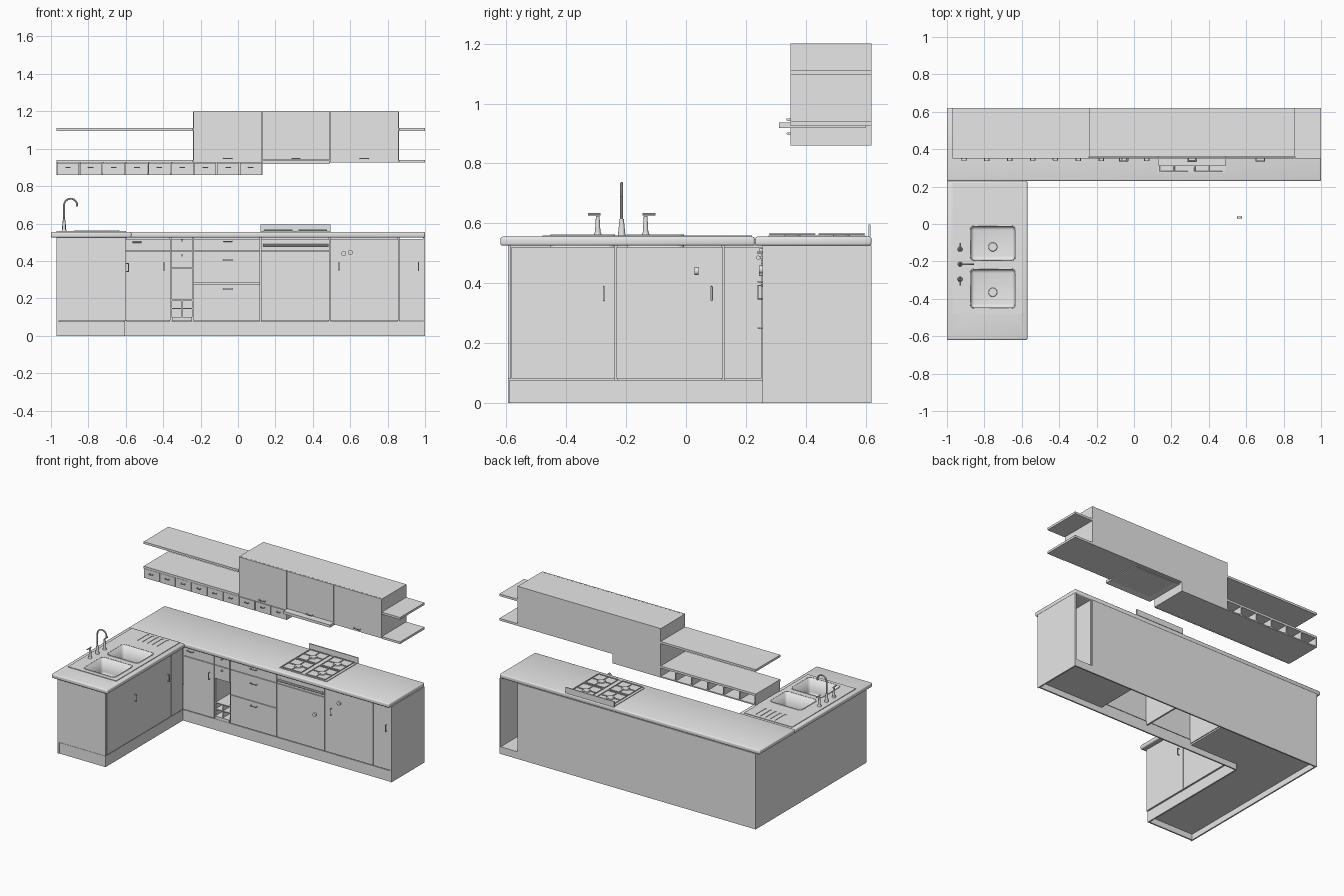
import bpy, bmesh, math
from mathutils import Matrix, Vector

if "Cube" in bpy.data.objects:
    bpy.data.objects.remove(bpy.data.objects["Cube"])

grey = bpy.data.materials.new("plain_grey")
grey.use_nodes = True
grey.diffuse_color = (.8, .8, .8, 1)
grey.node_tree.nodes["Principled BSDF"].inputs["Base Color"].default_value = (.8, .8, .8, 1)


def finish(name, bm, smooth=False):
    bmesh.ops.recalc_face_normals(bm, faces=bm.faces)
    mesh = bpy.data.meshes.new(name)
    bm.to_mesh(mesh)
    bm.free()
    if smooth:
        mesh.shade_smooth()
        mesh.set_sharp_from_angle(angle=math.radians(35))
    mesh.materials.append(grey)
    obj = bpy.data.objects.new(name, mesh)
    bpy.context.collection.objects.link(obj)
    return obj


def cube_mesh(x0, x1, y0, y1, z0, z1):
    bm = bmesh.new()
    place = Matrix.Translation(((x0 + x1) / 2, (y0 + y1) / 2, (z0 + z1) / 2))
    size = Matrix.Diagonal((x1 - x0, y1 - y0, z1 - z0, 1))
    bmesh.ops.create_cube(bm, size=1, matrix=place @ size)
    return bm


def box(name, x0, x1, y0, y1, z0, z1, bevel=0):
    bm = cube_mesh(x0, x1, y0, y1, z0, z1)
    if bevel:
        bmesh.ops.bevel(bm, geom=bm.edges[:], offset=bevel, segments=3, profile=.5, affect='EDGES')
    return finish(name, bm, bevel > 0)


def cylinder(name, centre, r_low, r_high, depth, axis="Z"):
    bm = bmesh.new()
    turn = {"Z": Matrix(), "Y": Matrix.Rotation(math.pi / 2, 4, "X"),
            "X": Matrix.Rotation(math.pi / 2, 4, "Y")}[axis]
    bmesh.ops.create_cone(bm, cap_ends=True, segments=20, radius1=r_low, radius2=r_high,
                          depth=depth, matrix=Matrix.Translation(centre) @ turn)
    return finish(name, bm, True)


def bake(obj):
    graph = bpy.context.evaluated_depsgraph_get()
    mesh = bpy.data.meshes.new_from_object(obj.evaluated_get(graph), depsgraph=graph)
    obj.modifiers.clear()
    return mesh


def cut(obj, cutters):
    for cutter in cutters:
        mod = obj.modifiers.new("cut", 'BOOLEAN')
        mod.object, mod.operation, mod.solver = cutter, 'DIFFERENCE', 'EXACT'
    obj.data = bake(obj)


def tube(name, points, radius):
    curve = bpy.data.curves.new(name, 'CURVE')
    curve.dimensions, curve.bevel_depth, curve.bevel_resolution = '3D', radius, 3
    curve.use_fill_caps = True
    line = curve.splines.new('POLY')
    line.points.add(len(points) - 1)
    for p, co in zip(line.points, points):
        p.co = (*co, 1)
    temp = bpy.data.objects.new(name, curve)
    bpy.context.collection.objects.link(temp)
    mesh = bake(temp)
    bpy.data.objects.remove(temp)
    bm = bmesh.new()
    bm.from_mesh(mesh)
    return finish(name, bm, True)


def handle(name, at, along, out, half=.022):
    """Bent pull: two posts joined by a grip."""
    at, along, out = Vector(at), Vector(along) * half, Vector(out) * .014
    tube(name, [at - along, at - along + out, at + along + out, at + along], .003)


FRONT, SIDE, UP, ACROSS = (0, -1, 0), (1, 0, 0), (0, 0, 1), (1, 0, 0)
GAP = .002
TOP, UNDER, KICK = .555, .525, .08

# Carcass shells
box("left_end_panel", -.97, -.96, -.595, .62, 0, UNDER)
box("right_end_panel", .99, 1, .255, .62, 0, UNDER)
box("back_panel", -.96, .86, .61, .62, 0, UNDER)
box("back_panel_foot", .86, .99, .61, .62, 0, .05)
box("wing_end_panel", -.96, -.6, -.595, -.585, KICK, UNDER)
box("wing_end_kick", -.96, -.605, -.59, -.58, 0, KICK - .004)
box("wing_front_kick", -.615, -.605, -.59, .265, 0, KICK - .004)
box("front_kick", -.605, .99, .26, .27, 0, KICK - .004)
box("wing_floor", -.96, -.615, -.58, .27, .04, .05)
for x0, x1 in ((-.96, -.24), (.49, .99)):
    box("cabinet_floor", x0, x1, .27, .61, .04, .05)
for x in (-.6, -.36, -.24, .12, .49, .86):
    box("divider", x - .006, x + .006, .266, .61, .05, UNDER)
for y in (-.235, .125):
    box("wing_divider", -.95, -.611, y - .006, y + .006, .05, UNDER)

# Doors and drawer fronts of the long run
columns = {
    "side_door": (-.6, -.36, (KICK, .455, .52)),
    "niche_drawer": (-.36, -.24, (.36, .455, .52)),
    "drawer": (-.24, .12, (KICK, .28, .455, .52)),
    "oven_door": (.12, .49, (KICK, .455, .52)),
    "large_door": (.49, .86, (KICK, .52)),
    "narrow_door": (.86, .99, (KICK, .52)),
}
for name, (x0, x1, levels) in columns.items():
    for z0, z1 in zip(levels, levels[1:]):
        box(name, x0 + GAP, x1 - GAP, .255, .265, z0 + GAP, z1 - GAP)
for x in (-.395, .54, .965):
    handle("door_handle", (x, .255, .37), UP, FRONT)
for x, z in ((-.54, .5), (-.055, .505), (-.055, .405), (-.055, .25)):
    handle("drawer_handle", (x, .255, z), ACROSS, FRONT)
for z in (.43, .51):
    cylinder("small_knob", (-.3, .25, z), .006, .006, .012, "Y")
for centre in ((.6, .25, .445), (.565, .035, .44)):
    cylinder("round_knob", centre, .013, .013, .012, "Y")

# Open niche with bottle cubbies
box("niche_sill", -.354, -.246, .255, .6, KICK, .1)
box("niche_roof", -.354, -.246, .266, .6, .36, .37)
for z in (.145, .19):
    box("bottle_shelf", -.354, -.246, .26, .6, z - .003, z + .003)
box("bottle_divider", -.303, -.297, .262, .6, .1, .187)

# Oven bar
tube("oven_bar", [(.135, .242, .485), (.485, .242, .485)], .007)
for x in (.15, .47):
    box("oven_bar_post", x - .005, x + .005, .242, .256, .48, .49)
box("oven_trim", .13, .49, .25, .256, .465, .475)

# Wing doors
seams = (-.585, -.235, .125, .255)
for y0, y1 in zip(seams, seams[1:]):
    box("wing_door", -.61, -.6, y0 + GAP, y1 - GAP, KICK + GAP, .52)
for y in (-.275, .085):
    handle("wing_handle", (-.6, y, .365), UP, SIDE)

# Worktops and sink sheet
box("long_worktop", -1, 1, .23, .62, UNDER, TOP, .008)
worktop = box("wing_worktop", -1, -.57, -.62, .23, UNDER, TOP, .008)
sheet = box("sink_sheet", -.97, -.6, -.48, .22, TOP - .004, TOP + .004)


def basin_shape(y0, y1, top):
    bm = cube_mesh(-.875, -.635, y0, y1, .44, top)
    rim = [e for e in bm.edges if min(v.co.z for v in e.verts) < top - .01]
    bmesh.ops.bevel(bm, geom=rim, offset=.022, segments=4, profile=.5, affect='EDGES')
    return bm


cutters = []
for y0, y1 in ((-.195, -.01), (-.45, -.24)):
    cutters.append(finish("basin_cutter", basin_shape(y0, y1, .6)))
    bm = basin_shape(y0, y1, TOP + .007)
    lid = [f for f in bm.faces if all(v.co.z > TOP for v in f.verts)]
    bmesh.ops.delete(bm, geom=lid, context='FACES_ONLY')
    basin = finish("sink_basin", bm, True)
    wall = basin.modifiers.new("wall", 'SOLIDIFY')
    wall.thickness, wall.offset = .005, 0
    basin.data = bake(basin)
    cylinder("drain", (-.755, (y0 + y1) / 2 - .02, .444), .025, .022, .006)
grooves = [box("groove_cutter", x - .006, x + .006, .09, .2, TOP + .001, TOP + .02)
           for x in (-.83, -.793, -.755, -.718, -.68)]
cut(worktop, cutters)
cut(sheet, cutters + grooves)
for helper in cutters + grooves:
    bpy.data.objects.remove(helper)

# Mixer spout and two tap handles
arc = [(-.895 - .035 * math.cos(a), -.215, .698 + .035 * math.sin(a))
       for a in (math.pi * i / 12 for i in range(13))]
tube("spout", [(-.93, -.215, TOP)] + arc + [(-.86, -.215, .69)], .005)
cylinder("spout_base", (-.93, -.215, .585), .013, .007, .06)
for y, side in ((-.135, 1), (-.295, -1)):
    cylinder("tap_foot", (-.93, y, .563), .014, .011, .012)
    cylinder("tap_stem", (-.93, y, .59), .01, .006, .07)
    tube("tap_lever", [(-.93, y - side * .01, .63), (-.93, y + side * .033, .63)], .004)

# Hob with burners, grates and splash plate
box("hob_plate", .125, .49, .275, .6, TOP, TOP + .004)
box("hob_splash", .12, .495, .61, .617, TOP, .595)
for x in (.215, .4):
    for y in (.355, .52):
        cylinder("burner", (x, y, TOP + .005), .03, .026, .008)
        for turn in range(4):
            dx, dy = math.cos(turn * math.pi / 2), math.sin(turn * math.pi / 2)
            tube("grate_arm", [(x + dx * r, y + dy * r, TOP + .009) for r in (.02, .075)], .003)
        corners = [(x + .075 * sx, y + .075 * sy, TOP + .009)
                   for sx, sy in ((-1, -1), (1, -1), (1, 1), (-1, 1), (-1, -1))]
        tube("grate_frame", corners, .003)

# Wall cabinet, doors and hood
box("wall_cabinet", -.24, .86, .36, .62, .925, 1.2)
edges = (-.24, .13, .49, .86)
for x0, x1 in zip(edges, edges[1:]):
    low = .94 if x0 == .13 else .927
    box("wall_door", x0 + GAP, x1 - GAP, .35, .359, low, 1.2)
    handle("wall_door_handle", ((x0 + x1) / 2, .351, .947), ACROSS, FRONT)
bm = cube_mesh(.13, .49, .31, .6, .918, .936)
bm.faces.ensure_lookup_table()
under = min(bm.faces, key=lambda f: f.calc_center_median().z)
bmesh.ops.inset_individual(bm, faces=[under], thickness=.05, depth=-.008)
finish("hood", bm)

# Wall shelves and the row of small drawers
box("upper_left_shelf", -.97, -.24, .35, .62, 1.095, 1.11)
box("upper_right_shelf", .86, 1, .35, .62, 1.095, 1.11)
box("lower_right_shelf", .86, 1, .35, .62, .925, .94)
box("lower_left_shelf", -.97, -.24, .35, .62, .925, .94)
box("drawer_row_floor", -.97, .13, .36, .62, .86, .868)
box("drawer_row_block", -.24, .13, .36, .62, .868, .925)
count = 9
step = 1.1 / count
for i in range(count):
    x = -.97 + i * step
    box("small_drawer", x + GAP, x + step - GAP, .35, .359, .86, .924)
    handle("small_drawer_handle", (x + step / 2, .352, .9), ACROSS, FRONT, .012)
    if i < 6:
        box("drawer_row_divider", x, x + .008, .36, .62, .868, .925)
